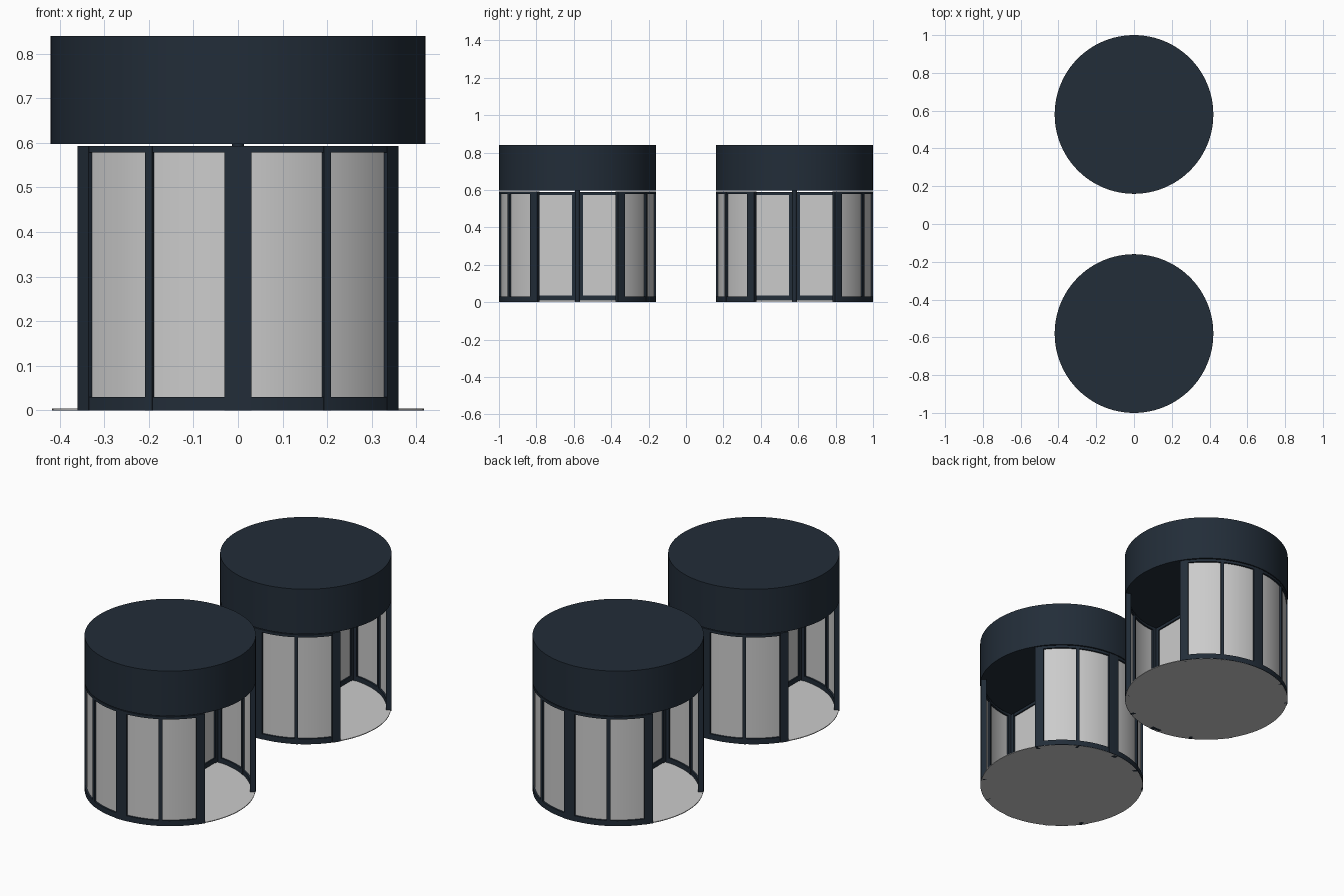
import bpy, bmesh
from math import sin, cos, radians, ceil

if "Cube" in bpy.data.objects:
    bpy.data.objects.remove(bpy.data.objects["Cube"])

R = 0.42            # outer radius of each drum
CY = 0.58           # distance of each drum from the middle
TOP = 0.593         # top of the walls

dark = bpy.data.materials.new("dark_frame")
dark.diffuse_color = (0.016, 0.026, 0.04, 1)
dark.use_nodes = True
dark.node_tree.nodes["Principled BSDF"].inputs["Base Color"].default_value = dark.diffuse_color


def finish(bm, name, mat=None):
    bmesh.ops.recalc_face_normals(bm, faces=bm.faces)
    me = bpy.data.meshes.new(name)
    bm.to_mesh(me)
    bm.free()
    ob = bpy.data.objects.new(name, me)
    bpy.context.collection.objects.link(ob)
    if mat:
        me.materials.append(mat)
    bpy.ops.object.select_all(action='DESELECT')
    ob.select_set(True)
    bpy.context.view_layer.objects.active = ob
    bpy.ops.object.shade_smooth_by_angle(angle=radians(30))
    return ob


def disc(name, cy, r, z0, z1, mat=None, seg=96):
    bm = bmesh.new()
    bmesh.ops.create_cone(bm, cap_ends=True, segments=seg, radius1=r, radius2=r, depth=z1 - z0)
    bmesh.ops.translate(bm, verts=bm.verts, vec=(0, cy, (z0 + z1) / 2))
    return finish(bm, name, mat)


def add_arc(bm, cy, r0, r1, a0, a1, z0, z1):
    """Curved block between two radii, two angles and two heights."""
    n = max(2, ceil((a1 - a0) / 3.0))
    rings = []
    for i in range(n + 1):
        a = radians(a0 + (a1 - a0) * i / n)
        rings.append([bm.verts.new((r * cos(a), cy + r * sin(a), z))
                      for r, z in ((r0, z0), (r1, z0), (r1, z1), (r0, z1))])
    for p, q in zip(rings, rings[1:]):
        for k in range(4):
            m = (k + 1) % 4
            bm.faces.new((p[k], p[m], q[m], q[k]))
    bm.faces.new(rings[0])
    bm.faces.new(rings[-1])


def add_box(bm, cy, x, y0, y1, z0, z1):
    v = bmesh.ops.create_cube(bm, size=1)["verts"]
    bmesh.ops.scale(bm, verts=v, vec=(2 * x, y1 - y0, z1 - z0))
    bmesh.ops.translate(bm, verts=v, vec=(0, cy + (y0 + y1) / 2, (z0 + z1) / 2))


for label, cy in (("front", -CY), ("back", CY)):
    # floor plate and canopy
    disc(label + "_floor", cy, 0.417, 0, 0.004)
    disc(label + "_canopy", cy, R, 0.597, 0.84, dark)

    # curved side walls, openings face left and right
    for side, mid in (("near", -90), ("far", 90)):
        bm = bmesh.new()
        for off, half in ((-56, 3), (-28.5, 1.2), (0, 4.2), (28.5, 1.2), (56, 3)):
            add_arc(bm, cy, 0.393, R, mid + off - half, mid + off + half, 0, TOP)
        for z0, z1 in ((0.0005, 0.03), (0.578, TOP - 0.0005)):
            add_arc(bm, cy, 0.395, R - 0.001, mid - 58, mid + 58, z0, z1)
        finish(bm, f"{label}_{side}_wall_frame", dark)

        bm = bmesh.new()
        for a0, a1 in ((-53.5, -29), (-28, -3.5), (3.5, 28), (29, 53.5)):
            add_arc(bm, cy, 0.404, 0.41, mid + a0, mid + a1, 0.025, 0.582)
        finish(bm, f"{label}_{side}_wall_glass")

    # door wings spanning the drum, with a slim centre shaft
    frame, glass = bmesh.new(), bmesh.new()
    for s in (-1, 1):
        for a, b in ((0.01, 0.03), (0.372, 0.392)):
            y0, y1 = sorted((s * a, s * b))
            add_box(frame, cy, 0.011, y0, y1, 0.008, 0.59)
        y0, y1 = sorted((s * 0.02, s * 0.38))
        add_box(frame, cy, 0.01, y0, y1, 0.01, 0.035)
        add_box(frame, cy, 0.01, y0, y1, 0.572, 0.589)
        add_box(glass, cy, 0.003, y0, y1, 0.03, 0.575)
    finish(frame, label + "_door_wing_frame", dark)
    finish(glass, label + "_door_wing_glass")
    disc(label + "_centre_shaft", cy, 0.013, 0.004, 0.598, dark, 24)
